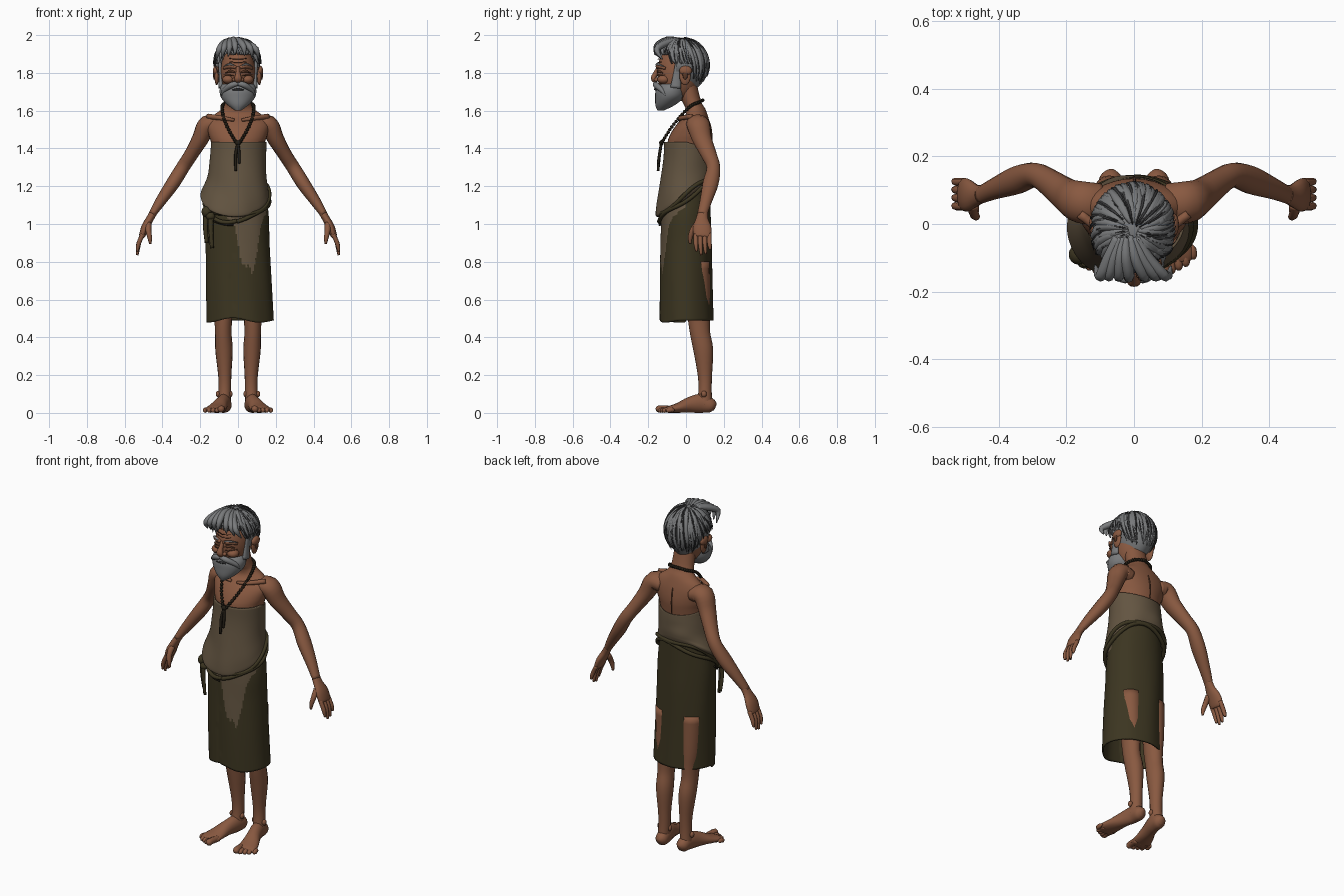
import bpy, bmesh, random
from math import sin, cos, pi
from mathutils import Vector, Matrix

random.seed(4)
old_cube = bpy.data.objects.get("Cube")
if old_cube:
    bpy.data.objects.remove(old_cube, do_unlink=True)


def colour(name, rgb):
    mat = bpy.data.materials.new(name)
    mat.use_nodes = True
    mat.diffuse_color = (*rgb, 1)
    shader = next(n for n in mat.node_tree.nodes if n.type == "BSDF_PRINCIPLED")
    shader.inputs["Base Color"].default_value = (*rgb, 1)
    shader.inputs["Roughness"].default_value = 0.9
    return mat


skin = colour("brown skin", (0.25, 0.1, 0.052))
shade = colour("dark brown skin", (0.1, 0.04, 0.02))
hair = colour("grey hair", (0.19, 0.195, 0.2))
streak = colour("charcoal streaks", (0.04, 0.04, 0.042))
cloth = colour("tan cloth", (0.125, 0.09, 0.053))
olive = colour("dark olive cloth", (0.045, 0.036, 0.015))
cord = colour("black brown cord", (0.016, 0.012, 0.007))

X, Y, Z = Vector((1, 0, 0)), Vector((0, 1, 0)), Vector((0, 0, 1))


def smooth_path(points, steps):
    """Catmull-Rom through (x, y, z, radius a, radius b) rows."""
    rows = [tuple(p) + (p[3],) * (5 - len(p)) for p in points]
    rows = [rows[0]] + rows + [rows[-1]]
    out = []
    for a, b, c, d in zip(rows, rows[1:], rows[2:], rows[3:]):
        for k in range(steps):
            t = k / steps
            out.append([(2 * q + (r - p) * t + (2 * p - 5 * q + 4 * r - s) * t * t
                         + (3 * q - p - 3 * r + s) * t ** 3) / 2
                        for p, q, r, s in zip(a, b, c, d)])
    return out + [list(rows[-1])]


def tube(bm, points, ref=X, side=1, steps=4, seg=16, flat=False, cap=True):
    """Sweep an ellipse along a path; radius a lies along ref."""
    path = smooth_path(points, steps)
    centres = [Vector((side * p[0], p[1], p[2])) for p in path]
    rings = []
    for i, p in enumerate(path):
        run = centres[min(i + 1, len(path) - 1)] - centres[max(i - 1, 0)]
        t = Z if flat else run.normalized()
        u = (ref - t * ref.dot(t)).normalized()
        w = t.cross(u)
        rings.append([bm.verts.new(centres[i] + u * max(p[3], 0.001) * cos(2 * pi * k / seg)
                                   + w * max(p[4], 0.001) * sin(2 * pi * k / seg))
                      for k in range(seg)])
    for lower, upper in zip(rings, rings[1:]):
        for k in range(seg):
            n = (k + 1) % seg
            bm.faces.new((lower[k], lower[n], upper[n], upper[k]))
    if cap:
        bm.faces.new(rings[0])
        bm.faces.new(rings[-1])


def blob(bm, centre, size, seg=16):
    bmesh.ops.create_uvsphere(bm, u_segments=seg, v_segments=seg // 2 + 2, radius=1,
                              matrix=Matrix.Translation(centre) @ Matrix.Diagonal((*size, 1)))


def finish(name, bm, *mats, thick=0):
    bmesh.ops.recalc_face_normals(bm, faces=bm.faces)
    for f in bm.faces:
        f.smooth = True
    mesh = bpy.data.meshes.new(name)
    bm.to_mesh(mesh)
    bm.free()
    for m in mats:
        mesh.materials.append(m)
    ob = bpy.data.objects.new(name, mesh)
    bpy.context.collection.objects.link(ob)
    if thick:
        solid = ob.modifiers.new("thickness", "SOLIDIFY")
        solid.thickness = thick
        solid.offset = -1


def part(name, mat, *paths, **options):
    bm = bmesh.new()
    for p in paths:
        tube(bm, p, **options)
    finish(name, bm, mat)


# Torso and neck
part("torso", skin, [(0, 0, 1.15, .12, .1), (0, .015, 1.4, .138, .115), (0, .025, 1.47, .155, .11),
                     (0, .04, 1.53, .165, .087), (0, .055, 1.575, .13, .06), (0, .05, 1.61, .085, .052),
                     (0, .03, 1.65, .066, .05), (0, .0, 1.75, .062, .055)], flat=True, seg=32)
part("collar_bones", skin, *[[(s * .02, -.035, 1.55, .008), (s * .08, -.03, 1.56, .012),
                              (s * .16, .03, 1.57, .014)] for s in (1, -1)], ref=Y, seg=8)
part("spine_crease", shade, [(0, .105, 1.575, .002), (.002, .127, 1.53, .004), (0, .137, 1.46, .004),
                             (0, .134, 1.4, .002)], seg=6)

for side, label in ((1, "left"), (-1, "right")):
    # Arm, palm, fingers and thumb
    bm = bmesh.new()
    tube(bm, [(.1, .06, 1.52, .06, .045), (.16, .065, 1.525, .062, .052), (.2, .085, 1.45, .052, .044),
              (.247, .12, 1.37, .042, .037), (.292, .145, 1.3, .036, .036), (.345, .13, 1.215, .042, .036),
              (.41, .105, 1.12, .032, .028), (.455, .085, 1.05, .026, .019)], ref=Y, side=side)
    finish(label + "_arm", bm, skin)
    bm = bmesh.new()
    tube(bm, [(.445, .09, 1.065, .026, .02), (.465, .085, 1.03, .032, .02), (.49, .085, .985, .048, .021),
              (.507, .088, .94, .047, .017), (.511, .088, .93, .035, .01)], ref=Y, side=side)
    for k in range(4):
        y = .052 + .024 * k
        tip = .835 + (.02, 0, .006, .03)[k]
        tube(bm, [(.502, y, .95, .012), (.523, y, .905, .012), (.53, y + .002, (tip + .9) / 2, .0105),
                  (.533, y + .004, tip, .006)], ref=Y, side=side, steps=3, seg=8)
    tube(bm, [(.475, .06, 1.0, .018), (.474, .034, .965, .015), (.467, .022, .925, .012),
              (.464, .022, .895, .006)], ref=Y, side=side, steps=3, seg=8)
    finish(label + "_hand", bm, skin)

    # Leg
    bm = bmesh.new()
    tube(bm, [(.08, .06, .8, .065), (.08, .065, .6, .056, .062), (.078, .068, .5, .047, .058),
              (.078, .075, .42, .044, .053), (.074, .092, .33, .046, .052), (.07, .1, .2, .035, .038),
              (.07, .101, .12, .033, .035), (.073, .098, .04, .034, .042)], side=side)
    for dx in (.036, -.03):
        blob(bm, (side * (.07 + dx), .095, .1), (.012, .015, .017), seg=10)
    finish(label + "_leg", bm, skin)

    # Foot with toes
    bm = bmesh.new()
    tube(bm, [(.066, .155, .03, .014, .018), (.068, .135, .038, .034, .037), (.074, .08, .05, .036, .05),
              (.09, .02, .042, .038, .042), (.108, -.04, .027, .05, .027), (.12, -.09, .018, .056, .018),
              (.122, -.11, .014, .046, .012)], side=side)
    for k in range(5):
        x, y = .088 + .021 * k, -.158 + .011 * k + (.01 if k == 4 else 0)
        r = .018 if k == 0 else .0125
        tube(bm, [(x - .006, -.07, r, r), (x, y + .028, r + .004, r), (x + .002, y + .01, r, r),
                  (x + .003, y, r * .8, r * .5)], side=side, steps=3, seg=8)
    finish(label + "_foot", bm, skin)

# Wrapped bodice, gathered lower at the front
bm = bmesh.new()
tube(bm, [(.004, .01, 1.435, .147, .126), (0, .01, 1.35, .149, .13), (-.004, .003, 1.26, .155, .14),
          (-.014, -.008, 1.19, .17, .15), (-.018, -.01, 1.155, .178, .15), (-.01, -.005, 1.135, .16, .135)],
     steps=6, seg=80, flat=True, cap=False)
for v in bm.verts:
    x, y, z = v.co
    low = min(1, max(0, (1.36 - z) / .2))
    fold = 1 + (.006 + .022 * low) * sin(28 * x + 22 * z + 9 * y) * sin(14 * x - 9 * z + 1)
    v.co = (x * fold, y * fold, z + .7 * low * y - max(0, (z - 1.36) * 4) * max(0, y))
finish("bodice", bm, cloth, thick=.008)

# Wrap skirt with a pale worn panel
bm = bmesh.new()
tube(bm, [(-.005, -.003, 1.19, .148, .126), (-.005, -.002, 1.05, .167, .13), (-.003, 0, .9, .17, .135),
          (.004, 0, .7, .174, .139), (.012, .002, .49, .177, .143)], steps=12, seg=112, flat=True, cap=False)
for v in bm.verts:
    x, y, z = v.co
    high = min(1, max(0, (z - .85) / .3))
    fold = 1 + .012 * sin(40 * x + 3 * z) * sin(31 * y + 5 * z)
    if y < 0 and -.045 < x < -.02:
        fold -= .03 * (1 - high)
    hem = .012 * cos(22 * x + .6) * max(0, 1 - (z - .49) * 8) if y < 0 else 0
    v.co = (x * fold, y * fold, z + .7 * high * y + hem)
for f in bm.faces:
    x, y, z = f.calc_center_median()
    t = (z - .75) / .27 + .12 * sin(90 * x)
    f.material_index = int(y < 0 < t and .045 - .085 * t < x < .075 + .06 * t)
finish("skirt", bm, olive, cloth, thick=.008)


# Twisted waist rolls, knot and hanging ends
def waist(a, lift, grow):
    x, y = -.006 + (.168 + grow) * sin(a), -.004 - (.134 + grow) * cos(a)
    return x, y, 1.125 + .72 * y + lift + .012 * sin(a), .011


part("waist_rolls", olive,
     *[[waist(2 * pi * k / 24, lift + .012 * sin(k * .8 + lift * 90), .004) for k in range(25)]
       for lift in (-.005, .02)], ref=Z, steps=3, seg=8)
part("waist_cord", cord, [waist(-1.5 + k * .2, -.028, .004)[:3] + (.005,) for k in range(8)],
     ref=Z, seg=6)
bm = bmesh.new()
blob(bm, (-.165, -.09, 1.065), (.028, .03, .03))
blob(bm, (-.145, -.11, 1.04), (.024, .022, .02))
for dx in (0, .028):
    tube(bm, [(-.17 + dx, -.09 - dx, 1.06, .014, .01), (-.172 + dx, -.09 - dx, .98, .013, .007),
              (-.166 + dx, -.085 - dx, .9 - dx, .01, .005)], seg=8)
finish("waist_knot", bm, olive)

# Beaded necklace with hanging tassels
bm = bmesh.new()
half = [(0, .088, 1.655, 1), (.055, .07, 1.645, 1), (.083, .025, 1.625, 1), (.078, -.03, 1.57, 1),
        (.05, -.085, 1.5, 1), (.012, -.125, 1.435, 1)]
for side in (1, -1):
    for x, y, z, *_ in smooth_path(half, 5):
        blob(bm, (side * x, y, z), (.0095, .0095, .009), seg=8)
blob(bm, (0, -.13, 1.43), (.016, .012, .014), seg=10)
for x, end in ((-.012, 1.28), (.006, 1.32)):
    tube(bm, [(0, -.13, 1.43, .007), (x, -.14, 1.37, .008), (x, -.148, end, .007)], seg=8)
finish("necklace", bm, cord)

# Head with ears, nose, cheeks and brows
bm = bmesh.new()
blob(bm, (0, -.04, 1.8), (.092, .113, .15), seg=32)
tube(bm, [(0, -.143, 1.83, .01), (0, -.162, 1.795, .013), (0, -.172, 1.77, .02, .014),
          (0, -.158, 1.752, .014, .01)], seg=12)
for s in (1, -1):
    blob(bm, (s * .02, -.155, 1.764), (.012, .014, .011), seg=10)
    blob(bm, (s * .05, -.118, 1.765), (.033, .034, .024))
    blob(bm, (s * .113, -.005, 1.785), (.012, .03, .05))
    blob(bm, (s * .117, -.002, 1.812), (.016, .034, .026))
    tube(bm, [(s * .01, -.15, 1.828, .009), (s * .04, -.146, 1.836, .012),
              (s * .075, -.112, 1.825, .008)], ref=Z, seg=8)
finish("head", bm, skin)

bm = bmesh.new()
for s in (1, -1):
    tube(bm, [(s * .017, -.148, 1.803, .004), (s * .04, -.146, 1.81, .007),
              (s * .066, -.124, 1.8, .003)], ref=Z, seg=8)
    tube(bm, [(s * .022, -.15, 1.785, .002), (s * .045, -.148, 1.788, .003),
              (s * .075, -.112, 1.79, .002)], ref=Z, seg=6)
    blob(bm, (s * .127, -.004, 1.79), (.005, .014, .026), seg=8)
for z in (1.858, 1.876):
    tube(bm, [(-.045, -.131, z, .002), (0, -.147, z - .003, .003), (.045, -.131, z, .002)], ref=Z, seg=6)
finish("eyes_and_wrinkles", bm, shade)

# Beard, moustache, sideburns and eyebrows
bm = bmesh.new()
tube(bm, [(0, -.07, 1.74, .086, .068), (0, -.08, 1.71, .097, .08), (0, -.087, 1.67, .09, .076),
          (0, -.11, 1.63, .056, .052), (0, -.135, 1.6, .014, .016)], flat=True, seg=24)
for s in (1, -1):
    tube(bm, [(0, -.162, 1.742, .01), (s * .035, -.158, 1.735, .016), (s * .075, -.125, 1.705, .012),
              (s * .085, -.11, 1.68, .004)], ref=Z, seg=10)
    tube(bm, [(s * .098, -.03, 1.87, .012, .026), (s * .093, -.045, 1.8, .009, .022),
              (s * .09, -.055, 1.72, .014, .03)], seg=10)
    tube(bm, [(s * .02, -.156, 1.838, .004), (s * .045, -.152, 1.846, .006),
              (s * .075, -.118, 1.834, .003)], ref=Z, seg=6)
finish("beard", bm, hair)
part("mouth_line", streak, [(-.03, -.158, 1.71, .003), (0, -.164, 1.714, .006), (.03, -.158, 1.71, .003)],
     ref=Z, seg=8)


# Hair cap covered with swept locks
def scalp(polar, turn, lift=0):
    dx, dy, dz = sin(polar) * sin(turn), -sin(polar) * cos(turn), cos(polar)
    narrow = 1 + .35 * min(0, dz)
    return (-.003 + (.119 + lift) * dx * narrow, -.018 + (.133 + lift) * dy, 1.837 + (.143 + lift) * dz)


bm = bmesh.new()
bmesh.ops.create_uvsphere(bm, u_segments=48, v_segments=32, radius=1)
for v in bm.verts:
    narrow = 1 + .35 * min(0, v.co.z)
    v.co = (-.003 + .119 * v.co.x * narrow, -.018 + .133 * v.co.y, 1.837 + .143 * v.co.z)
face_area = [f for f in bm.faces if f.calc_center_median().y < -.045 and f.calc_center_median().z < 1.9]
bmesh.ops.delete(bm, geom=face_area, context="FACES")
finish("hair_cap", bm, hair)

for name, mat, count, width, lift in (("hair_locks", hair, 80, .013, .001),
                                      ("dark_strands", streak, 60, .004, .009)):
    bm = bmesh.new()
    for i in range(count):
        turn = 2 * pi * i / count - pi + random.uniform(-.1, .1)
        start = random.uniform(.1, .9)
        end = 1.15 if abs(turn) < .9 else 1.5 if abs(turn) < 1.9 else random.uniform(1.7, 2.25)
        drift = random.uniform(.05, .4)
        tube(bm, [scalp(start + (end - start) * k / 4, turn + drift * (k / 4 - .5), lift)
                  + (width * (.4, 1, 1, .8, .15)[k],) for k in range(5)], steps=3, seg=6)
    finish(name, bm, mat)

# Loose tufts falling over the forehead
part("forehead_tufts", hair,
     *[[(x * .3 - .02, -.04, 1.975, .012), (x * .6 - .015, -.1, 1.978 - abs(x) * .2, .017),
        (x, -.155, 1.945 - abs(x) * .2, .016), (x * 1.15, -.172 + abs(x) * .5, 1.9 - abs(x) * .3, .003)]
       for x in (-.1, -.075, -.045, -.015, .03, .065, .095)], seg=8)
